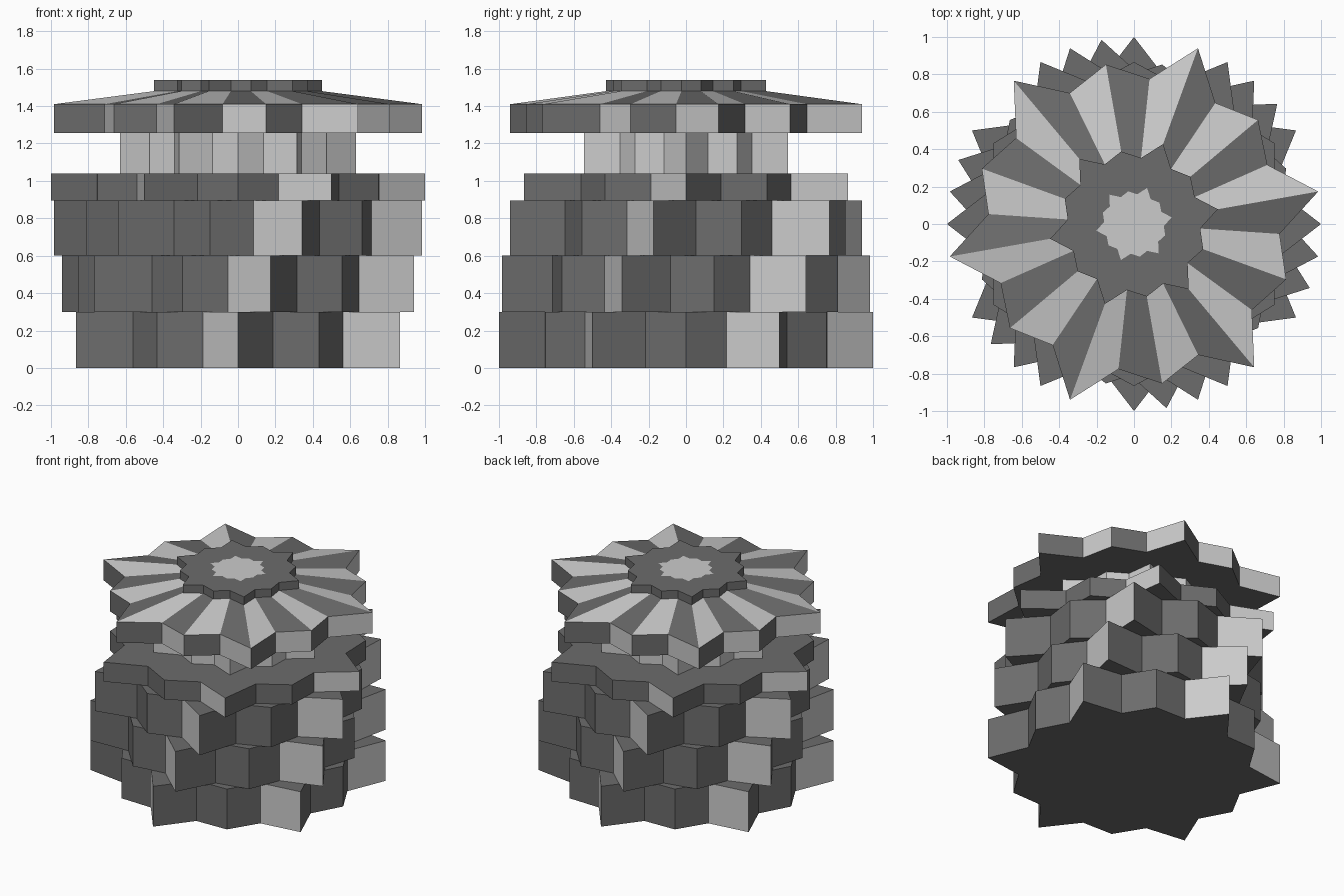
import bpy, bmesh
from math import cos, sin, radians

if "Cube" in bpy.data.objects:
    bpy.data.objects.remove(bpy.data.objects["Cube"])

# One sixth of the star outline: (angle, radius) - long tip, valley, short tip, valley
SECTOR = [(30, 1.0), (43.9, 0.78), (60, 0.866), (76.1, 0.78)]

dark = bpy.data.materials.new("dark_grey")
dark.diffuse_color = (0.15, 0.15, 0.15, 1)
dark.use_nodes = True
dark.node_tree.nodes["Principled BSDF"].inputs["Base Color"].default_value = dark.diffuse_color


def star(turn, scale, z):
    return [(scale * r * cos(radians(a + turn + 60 * k)),
             scale * r * sin(radians(a + turn + 60 * k)), z)
            for k in range(6) for a, r in SECTOR]


def star_part(name, turn, rings, bands, top="D", bottom="D"):
    """Closed solid lofted through star rings given as (scale, z).
    bands: per ring gap, four letters for a sector's faces (D dark, L light)."""
    bm = bmesh.new()
    loops = [[bm.verts.new(p) for p in star(turn, s, z)] for s, z in rings]
    n = len(loops[0])

    def face(verts, shade):
        bm.faces.new(verts).material_index = 1 if shade == "D" else 0

    for lo, hi, band in zip(loops, loops[1:], bands):
        for i in range(n):
            j = (i + 1) % n
            face((lo[i], lo[j], hi[j], hi[i]), band[i % 4])
    face(loops[0][::-1], bottom)
    face(loops[-1], top)
    mesh = bpy.data.meshes.new(name)
    mesh.materials.append(None)      # plain grey
    mesh.materials.append(dark)
    bm.to_mesh(mesh)
    bm.free()
    obj = bpy.data.objects.new(name, mesh)
    bpy.context.collection.objects.link(obj)
    return obj


# Stacked body tiers, each turned ten degrees further
heights = [0.0, 0.3, 0.6, 0.895, 1.04]
for i, name in enumerate(["base_tier", "lower_tier", "upper_tier", "top_tier"]):
    star_part(name, 10 * i, [(1, heights[i]), (1, heights[i + 1])], ["DDDL"])

# Narrow light neck
star_part("neck", 30, [(0.63, 1.04), (0.63, 1.255)], ["LLLL"], "L", "L")

# Sloped striped lid with raised cap and light star inset
star_part("lid", 40,
          [(1, 1.255), (1, 1.41), (0.455, 1.48), (0.455, 1.54), (0.205, 1.54)],
          ["DLDL", "LDLD", "DDDD", "DDDD"], top="L")
